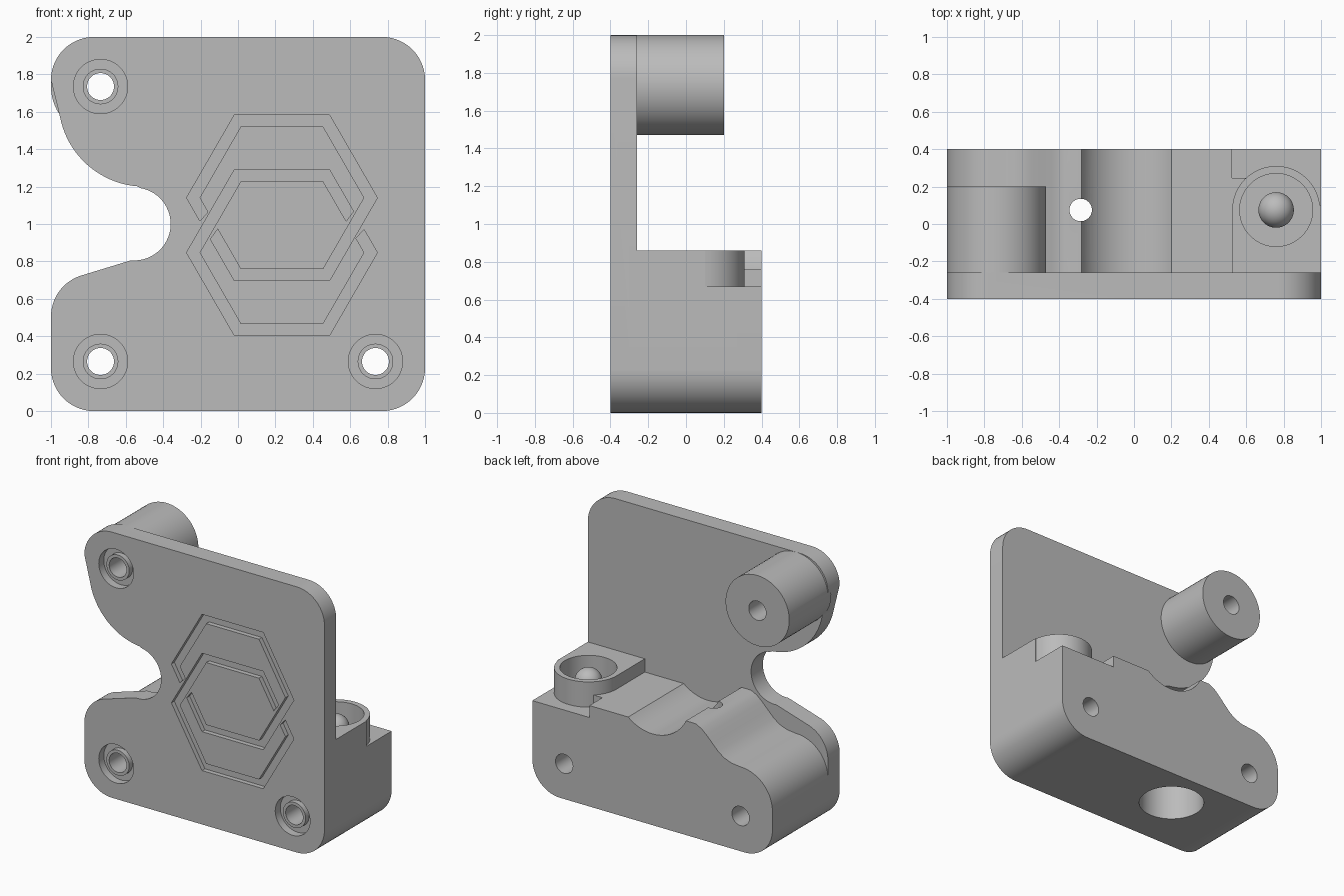
import bpy, bmesh, math
from mathutils import Matrix, Vector

if "Cube" in bpy.data.objects:
    bpy.data.objects.remove(bpy.data.objects["Cube"], do_unlink=True)

grey = bpy.data.materials.new("plain grey")
grey.use_nodes = True
grey.diffuse_color = (0.5, 0.5, 0.5, 1)
grey.node_tree.nodes["Principled BSDF"].inputs["Base Color"].default_value = (0.5, 0.5, 0.5, 1)


def finish(name, bm):
    bmesh.ops.recalc_face_normals(bm, faces=bm.faces)
    mesh = bpy.data.meshes.new(name)
    bm.to_mesh(mesh)
    bm.free()
    mesh.materials.append(grey)
    obj = bpy.data.objects.new(name, mesh)
    bpy.context.collection.objects.link(obj)
    return obj


def prism(name, outline, y0, y1):
    """Extrude an x-z outline from y0 to y1."""
    bm = bmesh.new()
    face = bm.faces.new([bm.verts.new((x, y0, z)) for x, z in outline])
    new = bmesh.ops.extrude_face_region(bm, geom=[face])["geom"]
    bmesh.ops.translate(bm, vec=(0, y1 - y0, 0),
                        verts=[v for v in new if isinstance(v, bmesh.types.BMVert)])
    return finish(name, bm)


def cylinder(name, start, end, radius):
    start, end = Vector(start), Vector(end)
    turn = (end - start).to_track_quat("Z", "Y").to_matrix().to_4x4()
    bm = bmesh.new()
    bmesh.ops.create_cone(bm, cap_ends=True, segments=64, radius1=radius, radius2=radius,
                          depth=(end - start).length,
                          matrix=Matrix.Translation((start + end) / 2) @ turn)
    return finish(name, bm)


def combine(target, tool, operation):
    mod = target.modifiers.new("combine", "BOOLEAN")
    mod.operation, mod.object, mod.solver = operation, tool, "EXACT"
    bpy.context.view_layer.objects.active = target
    bpy.ops.object.modifier_apply(modifier=mod.name)
    bpy.data.objects.remove(tool, do_unlink=True)


def arc(cx, cz, r, a0, a1, n=14):
    steps = [math.radians(a0 + (a1 - a0) * i / n) for i in range(n + 1)]
    return [(cx + r * math.cos(a), cz + r * math.sin(a)) for a in steps]


def rect(x0, x1, z0, z1):
    return [(x0, z0), (x1, z0), (x1, z1), (x0, z1)]


FRONT, PLATE_BACK, BACK = -0.40, -0.26, 0.40
INSET = 0.3
R = 0.23
bottom = arc(-1 + R, R, R, 180, 270) + arc(1 - R, R, R, 270, 360)

# Front plate with the swept notch on one side
plate = (bottom + arc(1 - R, 2 - R, R, 0, 90) + arc(-1 + R, 2 - R, R, 90, 180)
         + arc(-0.5, 1.66, 0.46, 191, 265, 20) + arc(-0.555, 1, 0.195, 80, -95, 24)
         + arc(-0.77, 0.505, 0.23, 105, 180))
body = prism("bracket_body", plate, FRONT, PLATE_BACK)

# Lower block with a stepped, scooped top
saddle = [(-0.36, 0.86), (-0.41, 0.835), (-0.45, 0.80), (-0.5, 0.75),
          (-0.55, 0.70), (-0.6, 0.665), (-0.66, 0.643)]
block = (bottom + [(1, 0.67), (0.525, 0.67), (0.525, 0.76)]
         + arc(0, 1, 0.313, -50, -153.5, 28) + saddle
         + arc(-0.735, 0.37, 0.265, 90, 180))
combine(body, prism("block", block, -INSET, BACK), "UNION")

# Cup platform, its round wall and the small corner fill
CUP = (0.76, 0.075)
combine(body, prism("platform", rect(0.525, 1, 0.5, 0.86), -INSET, 0.1), "UNION")
combine(body, cylinder("cup_wall", (*CUP, 0.5), (*CUP, 0.86), 0.235), "UNION")
combine(body, prism("corner_fill", rect(0.5, 0.6, 0.5, 0.76), 0.05, 0.245), "UNION")
combine(body, cylinder("cup_bore", (*CUP, 0.69), (*CUP, 1), 0.195), "DIFFERENCE")

# Upper round post
combine(body, cylinder("post", (-0.735, -INSET, 1.735), (-0.735, 0.2, 1.735), 0.265), "UNION")

# Screw holes with a ringed counterbore
for x, z in ((-0.735, 0.265), (0.735, 0.265), (-0.735, 1.735)):
    recess = cylinder("recess", (x, FRONT - 0.1, z), (x, FRONT + 0.06, z), 0.145)
    combine(body, recess, "DIFFERENCE")
    ring = cylinder("ring", (x, FRONT + 0.02, z), (x, FRONT + 0.1, z), 0.095)
    combine(body, ring, "UNION")
    combine(body, cylinder("bore", (x, -1, z), (x, 1, z), 0.072), "DIFFERENCE")

# Vertical pocket from below and its narrow through hole
PIN = (-0.285, 0.075)
combine(body, cylinder("pocket", (*PIN, -0.1), (*PIN, 0.45), 0.23), "DIFFERENCE")
combine(body, cylinder("pin_hole", (*PIN, -0.1), (*PIN, 1.2), 0.06), "DIFFERENCE")


# Two interlaced hexagon grooves, each broken where the other passes over
def hex_side(cx, cz, r, turn, gap):
    pts = [Vector(p) for p in arc(cx, cz, r, 180 + turn, 540 + turn, 6)]
    first, second = pts[0], pts[1]
    return [first.lerp(second, gap[1])] + pts[1:] + [first.lerp(second, gap[0])]


for cz, turn in ((1.14, 0), (0.847, 180)):
    outer = hex_side(0.235, cz, 0.51, turn, (0.28, 0.5))
    inner = hex_side(0.235, cz, 0.44, turn, (0.2, 0.44))
    groove = prism("groove", outer + inner[::-1], FRONT - 0.1, FRONT + 0.035)
    combine(body, groove, "DIFFERENCE")

# Ball inside the cup
bm = bmesh.new()
bmesh.ops.create_uvsphere(bm, u_segments=40, v_segments=24, radius=0.095,
                          matrix=Matrix.Translation((*CUP, 0.76)))
ball = finish("cup_ball", bm)

for obj in (body, ball):
    bpy.ops.object.select_all(action="DESELECT")
    obj.select_set(True)
    bpy.context.view_layer.objects.active = obj
    bpy.ops.object.shade_smooth_by_angle(angle=math.radians(30))
